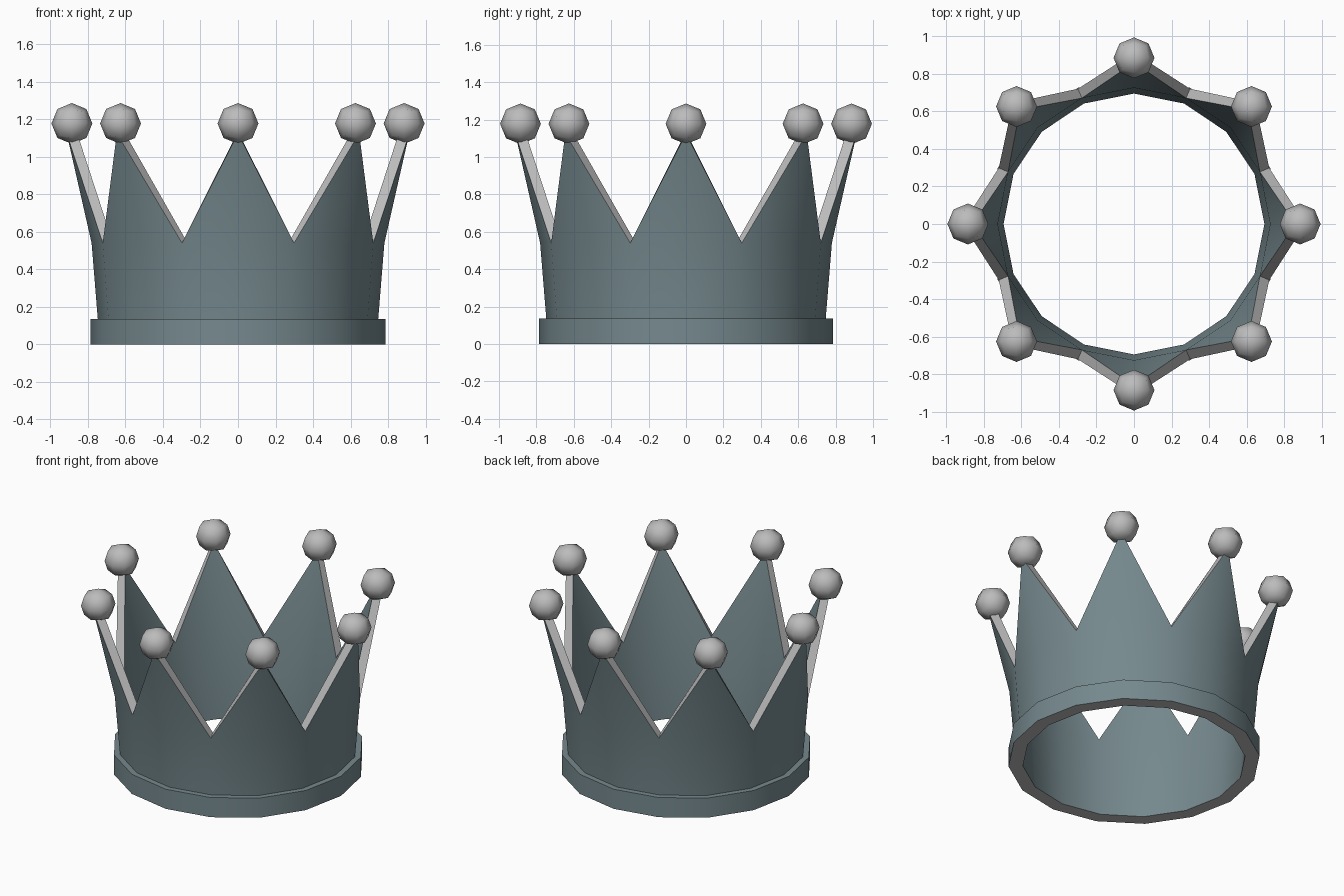
import bpy, bmesh, math
from mathutils import Vector

if "Cube" in bpy.data.objects:
    bpy.data.objects.remove(bpy.data.objects["Cube"])

N = 16          # sides of the ring
POINTS = 8      # crown points, on every second corner


def material(name, rgb):
    m = bpy.data.materials.new(name)
    m.diffuse_color = (*rgb, 1)
    m.use_nodes = True
    m.node_tree.nodes["Principled BSDF"].inputs["Base Color"].default_value = m.diffuse_color
    return m


slate = material("slate blue grey", (0.18, 0.25, 0.27))
silver = material("light grey", (0.5, 0.5, 0.5))


def finish(name, bm, mats):
    me = bpy.data.meshes.new(name)
    bm.to_mesh(me)
    bm.free()
    for m in mats:
        me.materials.append(m)
    ob = bpy.data.objects.new(name, me)
    bpy.context.collection.objects.link(ob)
    return ob


def polar(r, i, z):
    a = 2 * math.pi * i / N - math.pi / 2
    return (r * math.cos(a), r * math.sin(a), z)


# crown wall with band: stacked rings, closed under the base
bm = bmesh.new()


def ring(r, z):
    return [bm.verts.new(polar(r, i, z)) for i in range(N)]


def bridge(a, b, mat=0):
    for i in range(N):
        j = (i + 1) % N
        bm.faces.new((a[i], a[j], b[j], b[i])).material_index = mat


band = [ring(0.695, 0), ring(0.785, 0), ring(0.785, 0.135), ring(0.747, 0.135)]
outer = ring(0.78, 0.54)
inner = ring(0.726, 0.556)
bridge(band[0], band[1], 1)
bridge(band[1], band[2])
bridge(band[2], band[3])
bridge(band[3], outer)
bridge(inner, band[0])

# points: a triangle pair outside and inside, joined by light rims
for i in range(0, N, 2):
    to = bm.verts.new(polar(0.913, i, 1.125))
    ti = bm.verts.new(polar(0.86, i, 1.135))
    for k in ((i - 1) % N, (i + 1) % N):
        bm.faces.new((outer[k], outer[i], to))
        bm.faces.new((inner[k], inner[i], ti))
        bm.faces.new((outer[k], to, ti, inner[k])).material_index = 1
bmesh.ops.remove_doubles(bm, verts=bm.verts, dist=0.0005)
bmesh.ops.recalc_face_normals(bm, faces=bm.faces)
crown = finish("crown_wall", bm, [slate, silver])
bpy.context.view_layer.objects.active = crown
crown.select_set(True)
bpy.ops.object.shade_smooth_by_angle(angle=math.radians(30))

# balls: rounded cubes of 24 quads on each tip
for p in range(POINTS):
    bm = bmesh.new()
    bmesh.ops.create_cube(bm, size=2)
    bmesh.ops.subdivide_edges(bm, edges=bm.edges[:], cuts=1, use_grid_fill=True)
    centre = Vector(polar(0.885, p * N // POINTS, 1.177))
    for v in bm.verts:
        v.co = centre + v.co.normalized() * 0.109
    for f in bm.faces:
        f.smooth = True
    finish("point_ball", bm, [silver])
